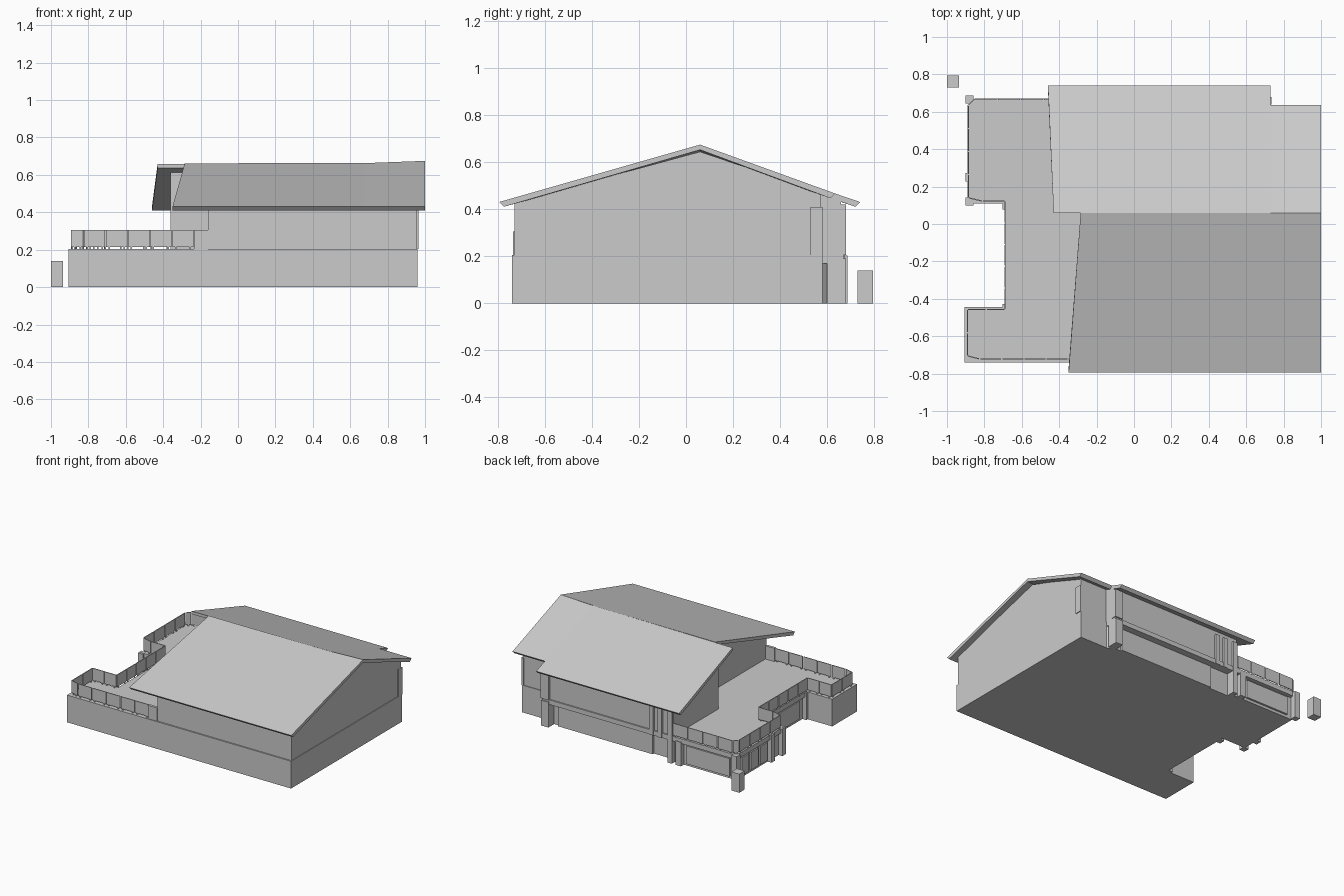
import bpy, bmesh, math
from mathutils import Vector

if "Cube" in bpy.data.objects:
    bpy.data.objects.remove(bpy.data.objects["Cube"])


def make_object(name, bm):
    bmesh.ops.recalc_face_normals(bm, faces=bm.faces)
    mesh = bpy.data.meshes.new(name)
    bm.to_mesh(mesh)
    bm.free()
    ob = bpy.data.objects.new(name, mesh)
    bpy.context.collection.objects.link(ob)
    return ob


def loft(name, loop_a, loop_b):
    """Solid between two matching outlines."""
    bm = bmesh.new()
    a = [bm.verts.new(p) for p in loop_a]
    b = [bm.verts.new(p) for p in loop_b]
    bm.faces.new(a)
    bm.faces.new(b)
    n = len(a)
    for i in range(n):
        j = (i + 1) % n
        bm.faces.new((a[i], a[j], b[j], b[i]))
    return make_object(name, bm)


def plan(name, pts, z0, z1):
    return loft(name, [(x, y, z0) for x, y in pts], [(x, y, z1) for x, y in pts])


def section(name, pts, x0, x1):
    return loft(name, [(x0, y, z) for y, z in pts], [(x1, y, z) for y, z in pts])


def box(name, x0, x1, y0, y1, z0, z1):
    return plan(name, [(x0, y0), (x1, y0), (x1, y1), (x0, y1)], z0, z1)


RIDGE_Y = 0.06


def roof_under(y):
    slope = 0.272 if y < RIDGE_Y else 0.34
    return 0.645 - abs(y - RIDGE_Y) * slope


# Ground floor, recessed under the terrace at the back and left
plan("ground_floor", [(-.905, -.74), (.96, -.74), (.96, .58), (.73, .58), (.70, .61),
                      (-.34, .61), (-.34, .64), (-.87, .64), (-.87, .14), (-.67, .14),
                      (-.67, -.445), (-.905, -.445)], 0, .17)

# Floor slab that carries the upper storey and terrace
plan("terrace_slab", [(-.905, -.74), (.96, -.74), (.96, .58), (.73, .58), (.73, .67),
                      (-.85, .67), (-.89, .635), (-.89, .11), (-.69, .11),
                      (-.69, -.445), (-.905, -.445)], .17, .205)

# Upper storey walls following the roof pitch
def wall_profile(y0, y1):
    pts = [(y0, .205), (y1, .205), (y1, roof_under(y1))]
    if y0 < RIDGE_Y:
        pts.append((RIDGE_Y, roof_under(RIDGE_Y)))
    return pts + [(y0, roof_under(y0))]

section("upper_house", wall_profile(-.73, .66), -.16, .73)
section("upper_house_end", wall_profile(-.73, .575), .73, .955)
section("upper_side_wing", wall_profile(.13, .66), -.36, -.16)
box("low_parapet", -.235, -.16, -.735, -.715, .205, .305)
box("corner_pilaster", .945, .965, .53, .58, .205, .41)
box("back_corner_post", .67, .735, .64, .68, .205, .42)

# Roof slopes: plank of top points with a perpendicular eave cut
def roof(name, ridge, eave, inset):
    top = ridge + eave
    bottom = [(x, y, z - .022) for x, y, z in ridge]
    bottom += [(x, y + inset, z - .02) for x, y, z in eave]
    bm = bmesh.new()
    t = [bm.verts.new(p) for p in top]
    b = [bm.verts.new(p) for p in bottom]
    k = len(ridge)
    for i in range(k - 1):
        for v in (t, b):
            bm.faces.new((v[i], v[i + 1], v[k + i + 1], v[k + i]))
    loop = list(range(k)) + list(range(2 * k - 1, k - 1, -1))
    for i, j in zip(loop, loop[1:] + loop[:1]):
        bm.faces.new((t[i], t[j], b[j], b[i]))
    return make_object(name, bm)

roof("front_roof",
     [(-.285, .06, .662), (.68, .06, .663), (1, .06, .675)],
     [(-.35, -.795, .431), (.68, -.795, .431), (1, -.795, .431)], .02)
roof("back_roof",
     [(-.43, .06, .658), (.73, .06, .664)],
     [(-.46, .74, .431), (.73, .74, .431)], -.02)
roof("back_roof_end",
     [(.73, .06, .664), (1, .06, .675)],
     [(.73, .635, .467), (1, .635, .467)], -.02)

# Back wall pillars and window panels
box("back_pillar_right", .67, .73, .60, .68, 0, .19)
box("back_panel_long", -.16, .63, .60, .625, 0, .165)
for i, x in enumerate((-.2, -.27, -.355)):
    box(f"back_pilaster_{i}", x, x + .035, .60, .675, 0 if i == 2 else .17, .40)
box("back_pillar_left", -.43, -.385, .63, .675, 0, .18)
box("garage_panel", -.82, -.46, .635, .655, .02, .155)

# Posts below the terrace on the left
for i, (x, y) in enumerate([(-.88, .665), (-.88, .25), (-.88, .12), (-.68, .10), (-.68, -.45)]):
    box(f"terrace_post_{i}", x - .022, x + .022, y - .022, y + .022, 0, .203)
for i in range(3):
    box(f"side_window_{i}", -.882, -.865, .29 + i * .11, .375 + i * .11, .02, .155)
box("courtyard_panel", -.68, -.66, -.38, .02, .02, .155)

# Terrace railing: thin panels along a path, each on two small feet
def railing(path, width=.112):
    count = 0
    for p, q in zip(path, path[1:]):
        p, q = Vector(p), Vector(q)
        n = max(1, round((q - p).length / width))
        d = (q - p).normalized()
        side = Vector((-d.y, d.x)) * .003

        def strip(name, a, b, z0, z1):
            plan(name, [a + side, b + side, b - side, a - side], z0, z1)

        for i in range(n):
            a = p.lerp(q, i / n) + d * .003
            b = p.lerp(q, (i + 1) / n) - d * .003
            strip(f"rail_panel_{count}", a, b, .215, .305)
            for foot, s in ((a + d * .012, 0), (b - d * .02, 1)):
                strip(f"rail_foot_{count}_{s}", foot, foot + d * .008, .203, .216)
            count += 1

railing([(-.235, -.722), (-.825, -.722), (-.89, -.705), (-.89, -.458), (-.69, -.458),
         (-.69, .122), (-.81, .122), (-.885, .14), (-.885, .635), (-.855, .667), (-.36, .667)])

# Free-standing gate post
box("gate_post", -1, -.935, .73, .795, 0, .14)
